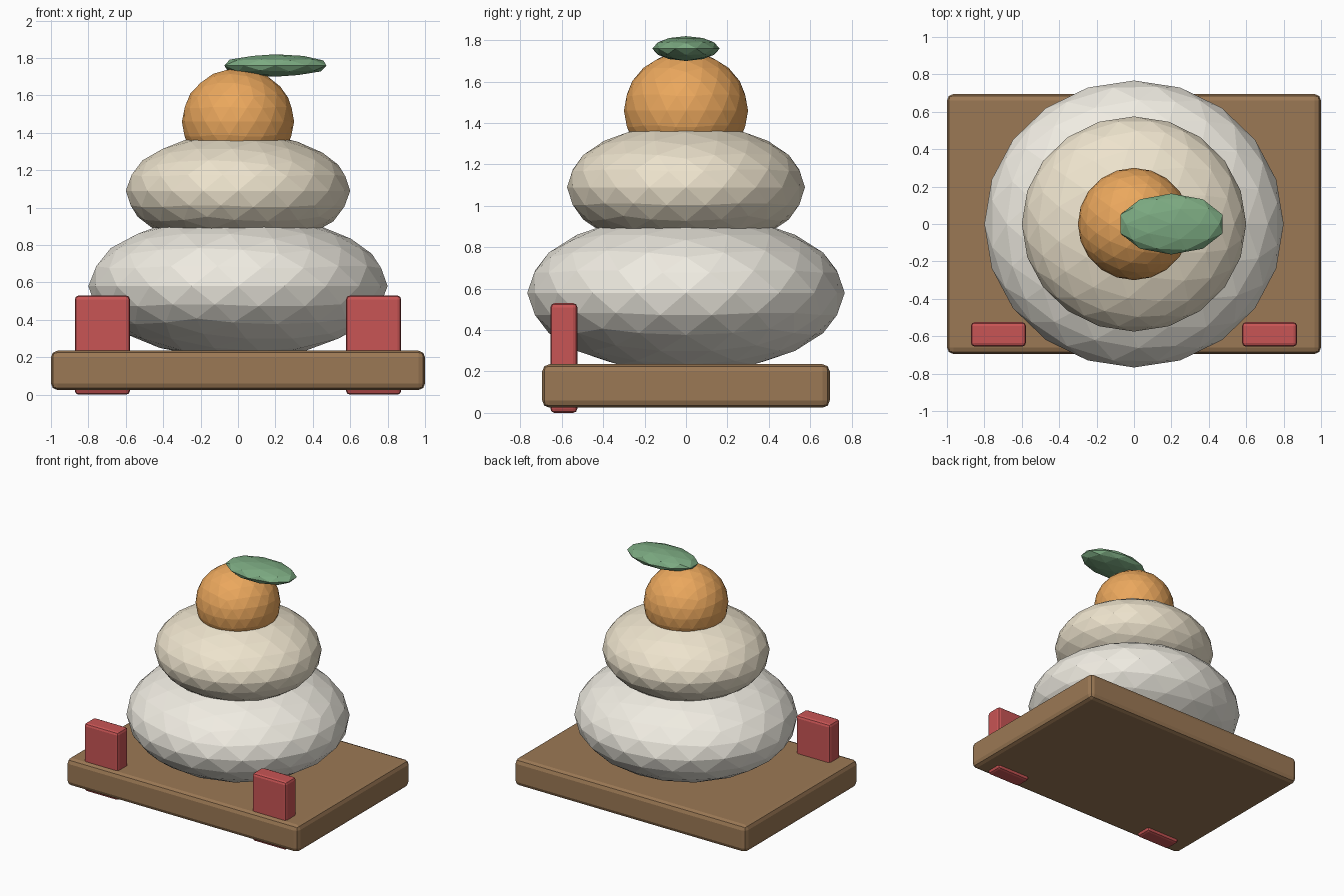
import bpy

if "Cube" in bpy.data.objects:
    bpy.data.objects.remove(bpy.data.objects["Cube"])


def material(name, rgb):
    mat = bpy.data.materials.new(name)
    mat.diffuse_color = (*rgb, 1)
    mat.use_nodes = True
    mat.node_tree.nodes["Principled BSDF"].inputs["Base Color"].default_value = mat.diffuse_color
    return mat


def finish(name, radii, mat):
    obj = bpy.context.object
    obj.name = name
    obj.scale = radii
    bpy.ops.object.transform_apply(location=False, rotation=False, scale=True)
    obj.data.materials.append(mat)
    return obj


def ellipsoid(name, centre, radii, detail, mat):
    bpy.ops.mesh.primitive_ico_sphere_add(subdivisions=detail, radius=1, location=centre)
    return finish(name, radii, mat)


def block(name, centre, half_size, bevel, mat):
    bpy.ops.mesh.primitive_cube_add(size=2, location=centre)
    obj = finish(name, half_size, mat)
    mod = obj.modifiers.new("rounded_edges", 'BEVEL')
    mod.width = bevel
    mod.segments = 2
    return obj


wood = material("wood", (0.33, 0.19, 0.09))
red = material("red", (0.58, 0.09, 0.09))
white = material("white", (0.87, 0.84, 0.76))
cream = material("cream", (0.85, 0.77, 0.61))
orange = material("orange", (0.83, 0.39, 0.11))
green = material("green", (0.20, 0.40, 0.22))

# Wooden tray
block("tray", (0, 0, 0.13), (1.0, 0.695, 0.105), 0.035, wood)

# Red blocks at the front corners, passing through the tray
for side, label in ((-1, "left"), (1, "right")):
    block(f"{label}_red_block", (side * 0.725, -0.59, 0.265), (0.147, 0.065, 0.265), 0.02, red)

# Stacked rice cakes
ellipsoid("lower_rice_cake", (0, 0, 0.58), (0.80, 0.767, 0.387), 3, white)
ellipsoid("upper_rice_cake", (0, 0, 1.09), (0.60, 0.575, 0.31), 3, cream)

# Fruit and leaf on top
ellipsoid("orange_fruit", (0, 0, 1.46), (0.30, 0.30, 0.285), 3, orange)
ellipsoid("leaf", (0.20, 0, 1.76), (0.287, 0.163, 0.06), 2, green)
